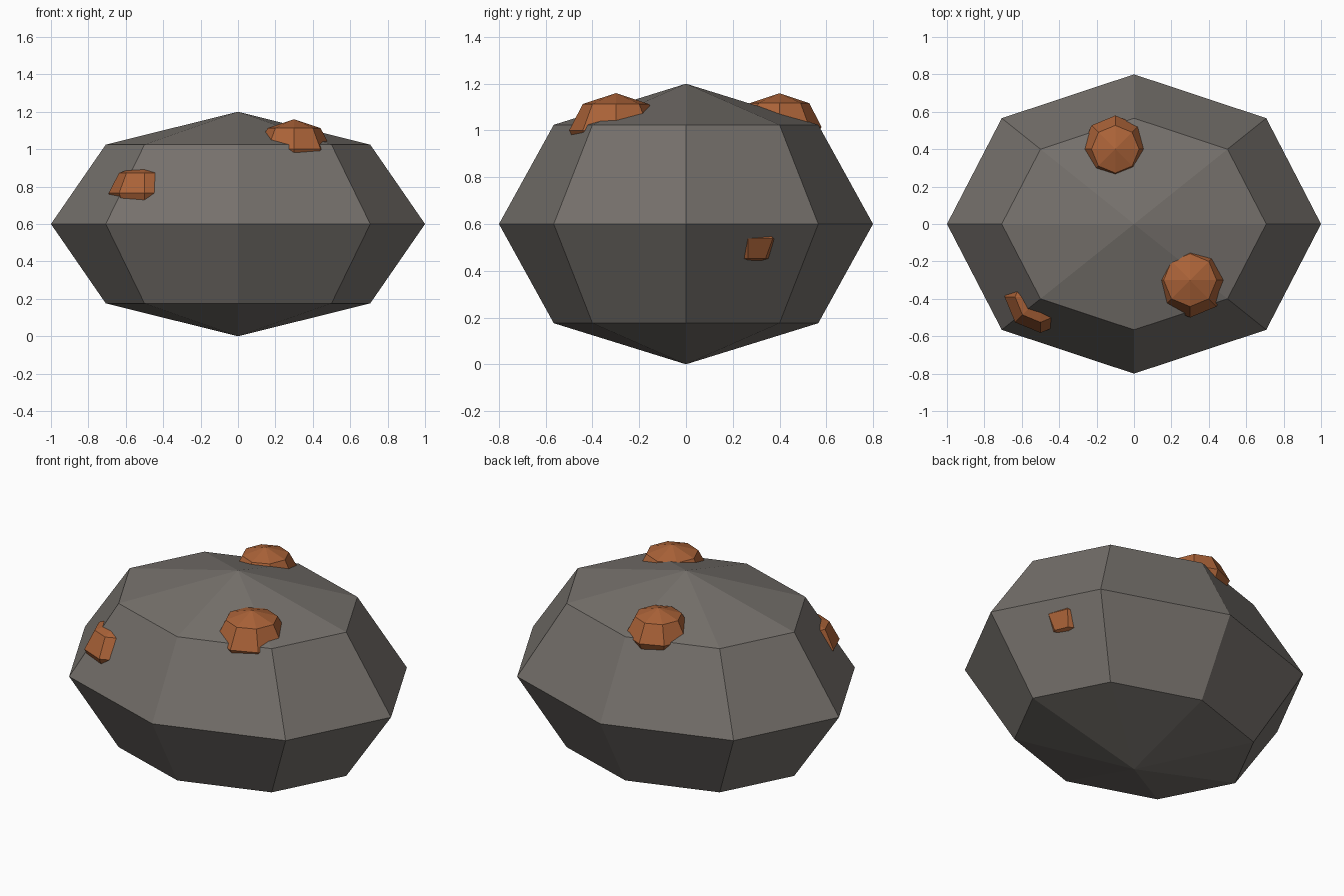
import bpy

if "Cube" in bpy.data.objects:
    bpy.data.objects.remove(bpy.data.objects["Cube"])


def material(name, rgb):
    m = bpy.data.materials.new(name)
    m.diffuse_color = (*rgb, 1.0)
    m.use_nodes = True
    m.node_tree.nodes["Principled BSDF"].inputs["Base Color"].default_value = m.diffuse_color
    return m


stone = material("dark grey stone", (0.18, 0.165, 0.15))
copper = material("copper ore", (0.41, 0.125, 0.04))


def lump(name, centre, radii, mat):
    """Flat-shaded low-poly ellipsoid: 8 sides, 4 rings."""
    bpy.ops.mesh.primitive_uv_sphere_add(segments=8, ring_count=4, radius=1, location=centre)
    ob = bpy.context.object
    ob.name = name
    ob.scale = radii
    bpy.ops.object.transform_apply(location=False, rotation=False, scale=True)
    bpy.ops.object.shade_flat()
    ob.data.materials.append(mat)
    return ob


# Main boulder
lump("boulder", (0, 0, 0.6), (1.0, 0.8, 0.6), stone)

# Ore nuggets half sunk in the surface: centre, radius (height is 0.8 of radius)
nuggets = {
    "nugget_top_front": ((0.3, -0.3, 1.0), 0.2),
    "nugget_top_back": ((-0.1, 0.4, 1.015), 0.18),
    "nugget_front_left": ((-0.5, -0.39, 0.765), 0.192),
    "nugget_back_right": ((0.67, 0.265, 0.537), 0.15),
}
for name, (centre, r) in nuggets.items():
    lump(name, centre, (r, r, r * 0.8), copper)
